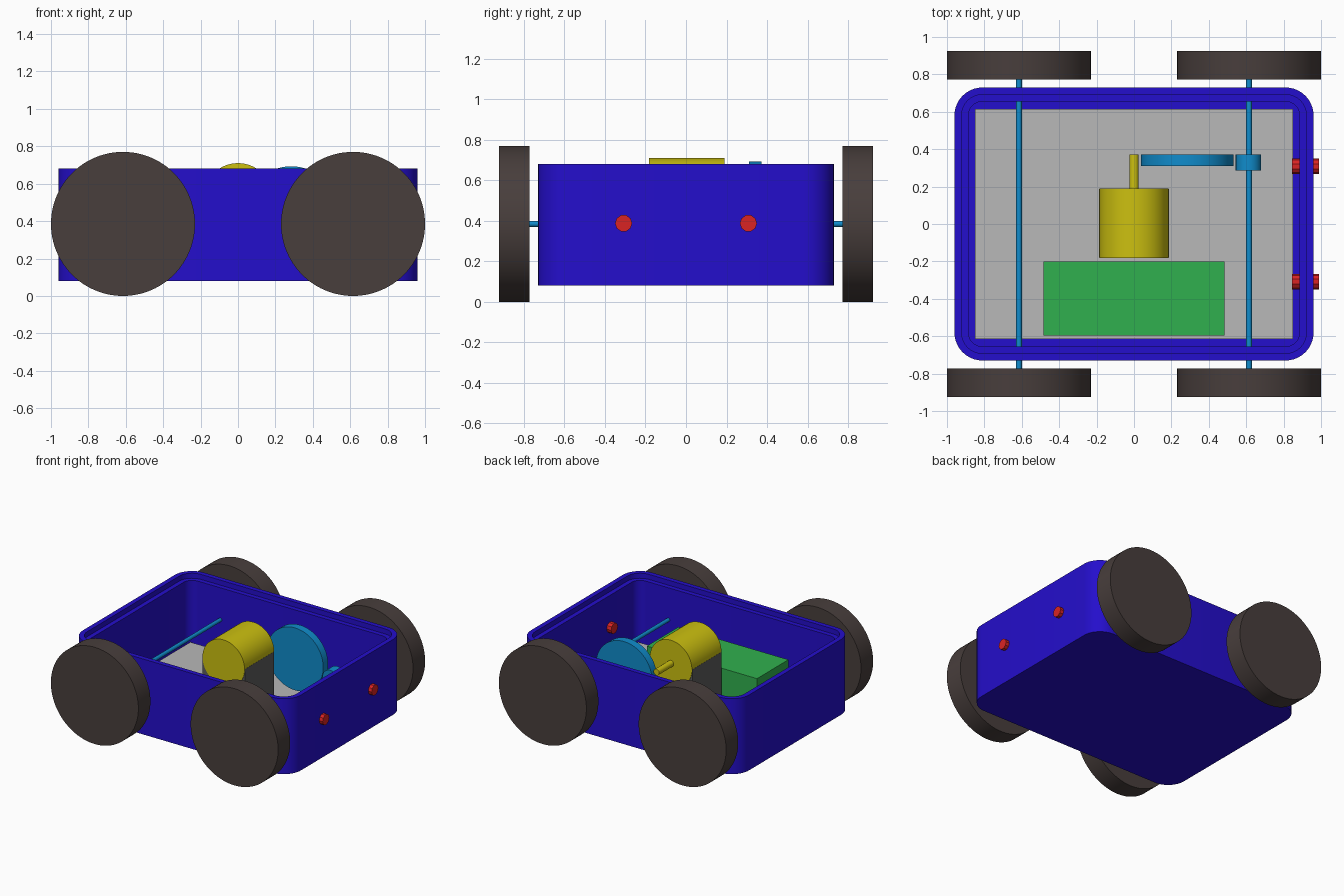
import bpy, bmesh, math
from mathutils import Matrix, Vector

if "Cube" in bpy.data.objects:
    bpy.data.objects.remove(bpy.data.objects["Cube"])


def material(name, r, g, b):
    # sRGB 0-255 to linear
    lin = [((c / 255 + 0.055) / 1.055) ** 2.4 if c > 10 else c / 255 / 12.92 for c in (r, g, b)]
    m = bpy.data.materials.new(name)
    m.diffuse_color = (*lin, 1)
    m.use_nodes = True
    m.node_tree.nodes["Principled BSDF"].inputs["Base Color"].default_value = m.diffuse_color
    return m


BLUE = material("shell blue", 36, 14, 204)
TYRE = material("tyre brown", 72, 62, 60)
GREY = material("floor grey", 184, 184, 184)
DARK = material("mount grey", 92, 92, 92)
GREEN = material("battery green", 48, 176, 78)
YELLOW = material("motor yellow", 204, 192, 16)
CYAN = material("gear blue", 16, 140, 204)
RED = material("lamp red", 218, 36, 36)


def finish(name, bm, mat, smooth=True):
    bmesh.ops.recalc_face_normals(bm, faces=bm.faces)
    me = bpy.data.meshes.new(name)
    bm.to_mesh(me)
    bm.free()
    ob = bpy.data.objects.new(name, me)
    me.materials.append(mat)
    bpy.context.collection.objects.link(ob)
    if smooth:
        bpy.ops.object.select_all(action='DESELECT')
        ob.select_set(True)
        bpy.context.view_layer.objects.active = ob
        bpy.ops.object.shade_smooth_by_angle(angle=math.radians(30))
    return ob


def rod(name, mat, axis, centre, radius, start, end, sides=64):
    """Cylinder along x or y; centre gives the other two coordinates."""
    bm = bmesh.new()
    bmesh.ops.create_cone(bm, cap_ends=True, segments=sides, radius1=radius,
                          radius2=radius, depth=end - start)
    mid = (start + end) / 2
    if axis == 'Y':
        mat4 = Matrix.Translation((centre[0], mid, centre[1])) @ Matrix.Rotation(math.pi / 2, 4, 'X')
    else:
        mat4 = Matrix.Translation((mid, centre[0], centre[1])) @ Matrix.Rotation(math.pi / 2, 4, 'Y')
    bm.transform(mat4)
    return finish(name, bm, mat, sides > 12)


def block(name, mat, lo, hi):
    bm = bmesh.new()
    bmesh.ops.create_cube(bm, size=1)
    lo, hi = Vector(lo), Vector(hi)
    bm.transform(Matrix.Translation((lo + hi) / 2) @ Matrix.Diagonal((*(hi - lo), 1)))
    return finish(name, bm, mat, False)


def rounded_loop(bm, inset, z, hx=0.96, hy=0.73, r=0.15, steps=10):
    verts = []
    for q, (sx, sy) in enumerate(((1, 1), (-1, 1), (-1, -1), (1, -1))):
        for i in range(steps + 1):
            a = math.pi / 2 * (q + i / steps)
            verts.append(bm.verts.new((sx * (hx - r) + (r - inset) * math.cos(a),
                                       sy * (hy - r) + (r - inset) * math.sin(a), z)))
    return verts


# Open shell: outer wall, stepped rim, inner wall and floor
bm = bmesh.new()
rings = [rounded_loop(bm, i, z) for i, z in
         ((0, 0.08), (0, 0.68), (0.038, 0.68), (0.038, 0.64), (0.075, 0.64), (0.075, 0.13))]
for a, b in zip(rings, rings[1:]):
    for i in range(len(a)):
        j = (i + 1) % len(a)
        bm.faces.new((a[i], a[j], b[j], b[i]))
bm.faces.new(rings[0])
bm.faces.new(rings[-1])
finish("shell", bm, BLUE)

# Floor plate, battery and motor mount
block("floor_plate", GREY, (-0.85, -0.615, 0.125), (0.85, 0.615, 0.16))
block("battery", GREEN, (-0.485, -0.595, 0.16), (0.485, -0.2, 0.385))
block("motor_mount", DARK, (-0.186, -0.178, 0.16), (0.186, 0.186, 0.525))

# Motor with its shaft
rod("motor", YELLOW, 'Y', (0, 0.525), 0.185, -0.182, 0.19)
rod("motor_shaft", YELLOW, 'Y', (0, 0.525), 0.025, 0.18, 0.372, 24)

# Drive gear and the pinion on the axle
rod("drive_gear", CYAN, 'Y', (0.285, 0.445), 0.248, 0.31, 0.372)
rod("axle_pinion", CYAN, 'Y', (0.612, 0.385), 0.068, 0.285, 0.372, 32)

# Axles and wheels
for end, x in (("rear", -0.615), ("front", 0.615)):
    rod(end + "_axle", CYAN, 'Y', (x, 0.385), 0.015, -0.84, 0.84, 20)
    for side, s in (("right", -1), ("left", 1)):
        y0, y1 = sorted((s * 0.772, s * 0.924))
        rod(end + "_wheel_" + side, TYRE, 'Y', (x, 0.385), 0.385, y0, y1, 96)

# Lamps through the end wall
for side, y in (("right", -0.308), ("left", 0.308)):
    rod("lamp_" + side, RED, 'X', (y, 0.388), 0.042, 0.845, 0.99, 10)
